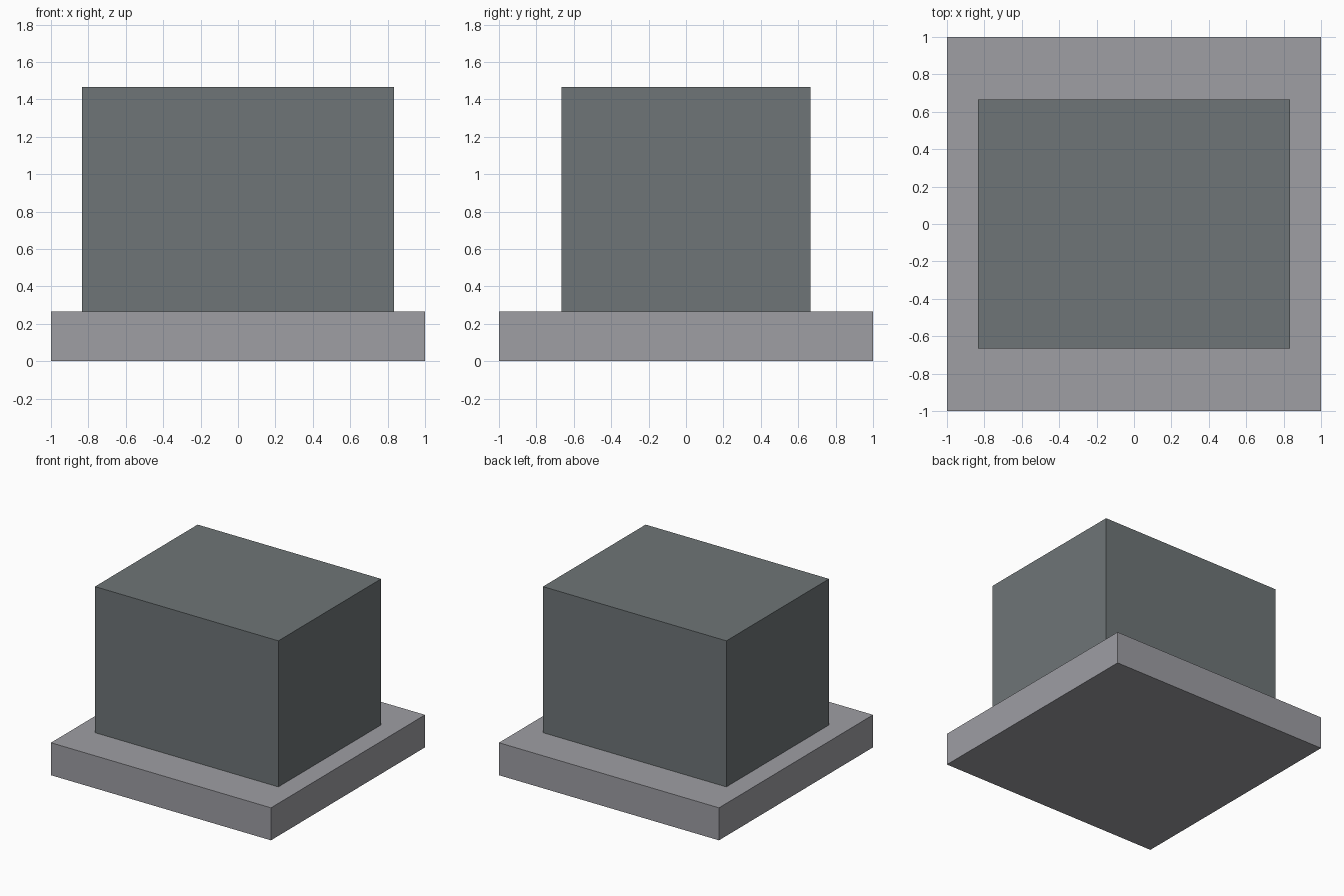
import bpy

cube = bpy.data.objects.get("Cube")
if cube:
    bpy.data.objects.remove(cube, do_unlink=True)


def make_material(name, rgb):
    mat = bpy.data.materials.new(name)
    mat.use_nodes = True
    color = (*rgb, 1.0)
    mat.diffuse_color = color
    mat.node_tree.nodes["Principled BSDF"].inputs["Base Color"].default_value = color
    return mat


def add_block(name, size, bottom, mat):
    """Box centred on the z axis, resting at height bottom."""
    bpy.ops.mesh.primitive_cube_add(size=1, location=(0, 0, bottom + size[2] / 2))
    block = bpy.context.object
    block.name = name
    block.scale = size
    bpy.ops.object.transform_apply(location=False, rotation=False, scale=True)
    block.data.materials.append(mat)
    return block


light_grey = make_material("light grey", (0.342, 0.342, 0.371))
slate_grey = make_material("slate grey", (0.156, 0.178, 0.184))

# Square plinth with the main block standing on it
base_height = 0.267
add_block("base_slab", (2.0, 2.0, base_height), 0, light_grey)
add_block("main_block", (1.667, 1.333, 1.2), base_height, slate_grey)
